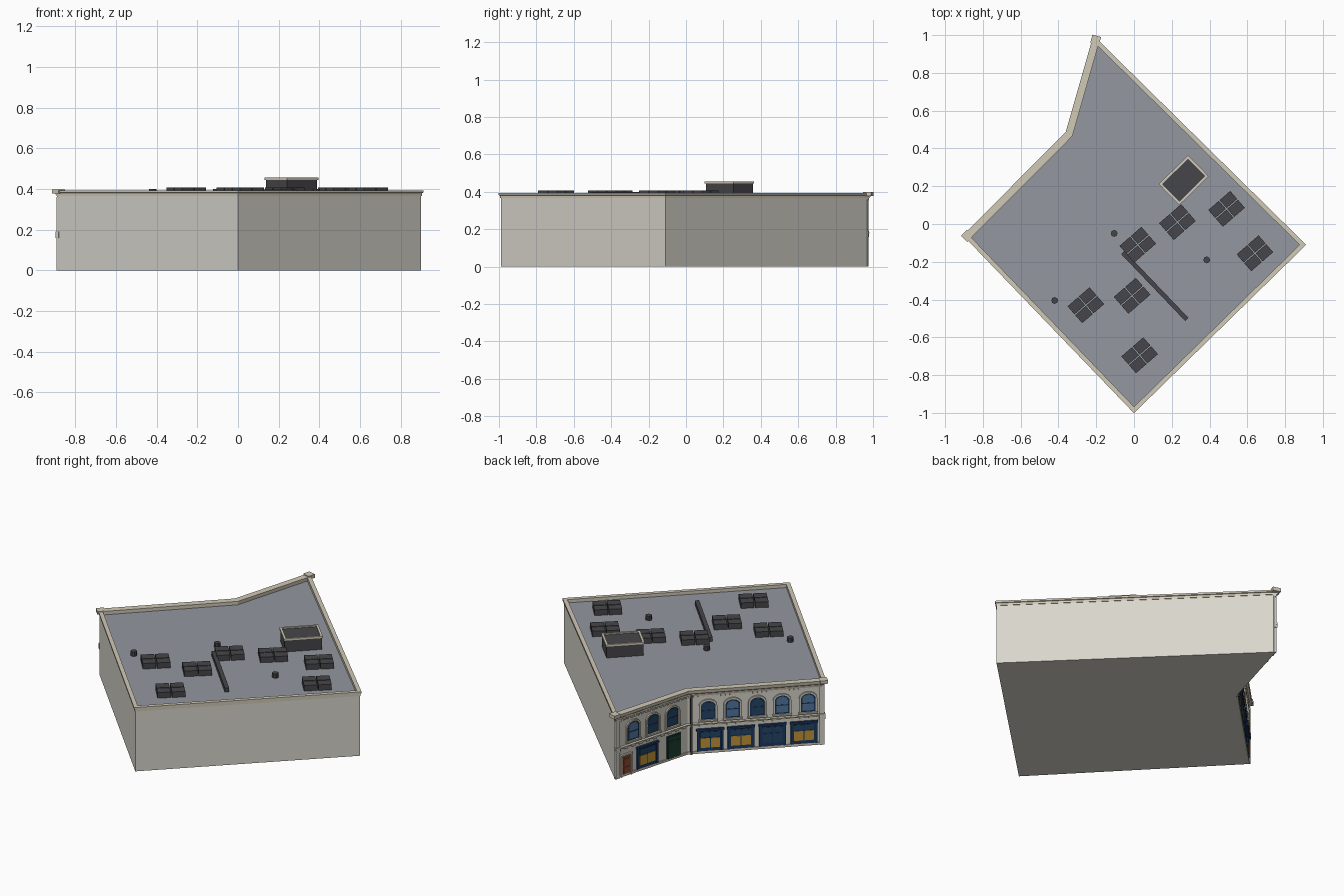
import bpy, bmesh, math
from mathutils import Vector

if "Cube" in bpy.data.objects:
    bpy.data.objects.remove(bpy.data.objects["Cube"])

# footprint, counter-clockwise; edges 2 and 3 are the decorated street fronts
P = [Vector(p) for p in ((0, -.99), (.90, -.11), (-.20, .972), (-.342, .475), (-.885, -.07))]
mats = {}


def paint(rgb):
    if rgb not in mats:
        m = bpy.data.materials.new("paint_%d_%d_%d" % rgb)
        m.diffuse_color = [(c / 255) ** 2.2 for c in rgb] + [1]
        m.use_nodes = True
        m.node_tree.nodes["Principled BSDF"].inputs["Base Color"].default_value = m.diffuse_color
        mats[rgb] = m
    return mats[rgb]


STONE, TRIM, ROOF, DARK = (216, 213, 204), (208, 200, 182), (146, 151, 158), (72, 72, 76)
NAVY, GLASS, PALE, AMBER = (34, 60, 96), (40, 72, 104), (86, 120, 160), (196, 148, 58)
RED, GREEN = (150, 78, 50), (34, 66, 54)


def make(name, solids, rgb):
    """Each solid is (sections, closed): matching cross-sections joined in order."""
    bm = bmesh.new()
    for rows, closed in solids:
        V = [[bm.verts.new(p) for p in r] for r in rows]
        k = len(V[0])
        for i in range(len(V) if closed else len(V) - 1):
            a, b = V[i], V[(i + 1) % len(V)]
            for j in range(k):
                bm.faces.new((a[j], a[(j + 1) % k], b[(j + 1) % k], b[j]))
        if not closed:
            bm.faces.new(V[0])
            bm.faces.new(V[-1])
    bmesh.ops.recalc_face_normals(bm, faces=bm.faces)
    me = bpy.data.meshes.new(name)
    bm.to_mesh(me)
    bm.free()
    me.materials.append(paint(rgb))
    ob = bpy.data.objects.new(name, me)
    bpy.context.collection.objects.link(ob)


def offset(d):
    """Footprint with every edge moved outward by its own distance."""
    n = []
    for i in range(5):
        e = (P[(i + 1) % 5] - P[i]).normalized()
        n.append(Vector((e.y, -e.x)))
    out = []
    for i in range(5):
        a, b, da, db = n[i - 1], n[i], d[i - 1], d[i]
        det = a.x * b.y - a.y * b.x
        out.append(P[i] + Vector(((da * b.y - db * a.y) / det, (a.x * db - b.x * da) / det)))
    return out


def band(profile, corners, edges):
    """Mitred moulding of (offset, z) points running along some footprint corners."""
    loops = [(offset([d if e in edges else 0 for e in range(5)]), z) for d, z in profile]
    return [[(*l[c], z) for l, z in loops] for c in corners], False


def slab(d, z0, z1):
    pts = offset([d] * 5)
    return [[(*p, z) for p in pts] for z in (z0, z1)], False


def turned(cx, cy, w, d, z0, z1, ang):
    c, s = math.cos(ang), math.sin(ang)
    q = [(cx + c * x - s * y, cy + s * x + c * y)
         for x, y in ((-w/2, -d/2), (w/2, -d/2), (w/2, d/2), (-w/2, d/2))]
    return [[(x, y, z) for x, y in q] for z in (z0, z1)], False


class Front:
    """Coordinates on a street front: u along, n outward, z up."""
    def __init__(self, a, b):
        self.a, self.len = a, (b - a).length
        self.e = (b - a).normalized()
        self.o = Vector((-self.e.y, self.e.x))

    def at(self, u, n, z):
        return (*(self.a + self.e * u + self.o * n), z)

    def box(self, u, w, z0, z1, n1, n0=-.005):
        return [[self.at(x, n, z) for x, z in
                 ((u-w/2, z0), (u+w/2, z0), (u+w/2, z1), (u-w/2, z1))] for n in (n0, n1)], False

    def outline(self, u, w, z0, z1):
        r, rise = w / 2, w * .38
        arc = [(u + r * math.cos(t), z1 - rise + rise * math.sin(t))
               for t in (math.pi * i / 10 for i in range(11))]
        return [(u + r, z0)] + arc + [(u - r, z0)]

    def arch(self, u, w, z0, z1, n1):
        return [[self.at(x, n, z) for x, z in self.outline(u, w, z0, z1)] for n in (-.005, n1)], False

    def arch_trim(self, u, w, z0, z1, t, n1):
        inner, outer = self.outline(u, w, z0, z1), self.outline(u, w + 2 * t, z0, z1 + t)
        return [[self.at(*i[:1], -.005, i[1]), self.at(i[0], n1, i[1]),
                 self.at(o[0], n1, o[1]), self.at(o[0], -.005, o[1])]
                for i, o in zip(inner, outer)], False


A, B = Front(P[4], P[3]), Front(P[3], P[2])
street, plain = (2, 3, 4), (4, 0, 1, 2)

# shell, roof deck, parapet
make("walls", [slab(0, 0, .37)], STONE)
make("roof_deck", [slab(-.004, .368, .373)], ROOF)
make("parapet", [band([(.003, .366), (.003, .38), (.008, .382), (.008, .393),
                       (-.016, .393), (-.016, .366)], plain, (0, 1, 4))], TRIM)

# street mouldings
make("cornice", [band([(-.005, .352), (.007, .354), (.01, .368), (.019, .374), (.022, .394),
                       (-.018, .394), (-.018, .366), (-.005, .366)], street, (2, 3))], TRIM)
make("string_course", [band([(-.005, .172), (.009, .174), (.011, .183), (-.005, .187)],
                            street, (2, 3))], TRIM)
make("plinth", [band([(-.005, 0), (.006, 0), (.006, .014), (-.005, .014)], street, (2, 3))], TRIM)
dentils, brackets, ends = [], [], []
for f in (A, B):
    n = round(f.len / .026)
    dentils += [f.box((i + .5) * f.len / n, .012, .343, .354, .007) for i in range(n)]
    n = round(f.len / .05)
    brackets += [f.box((i + .5) * f.len / n, .022, .164, .174, .007) for i in range(n)]
for f, u in ((A, .014), (B, B.len - .014)):
    ends += [f.box(u, .028, 0, .36, .01), f.box(u, .034, .158, .19, .014)]
make("dentils", dentils, TRIM)
make("brackets", brackets, TRIM)
make("end_pilasters", ends, STONE)
make("cornice_end_blocks", [A.box(.006, .044, .378, .397, .027, -.02),
                            B.box(B.len + .002, .044, .378, .4, .027, -.02)], TRIM)
make("downpipe", [A.box(A.len - .02, .01, 0, .36, .016)], DARK)

# upper arched windows
trims, sills, frames, dark_glass, pale_glass = [], [], [], [], []
spots = [(A, A.len * (1 - t)) for t in (.15, .33, .51, .69, .88)]
spots += [(B, B.len * (1 - t)) for t in (.25, .52, .79)]
for i, (f, u) in enumerate(spots):
    w, z0, z1 = .082, .205, .318
    frames.append(f.arch(u, w, z0, z1, .002))
    (pale_glass if i in (1, 3, 4, 5) else dark_glass).append(f.arch(u, w - .018, z0 + .008, z1 - .009, .004))
    frames.append(f.box(u, w - .01, .255, .26, .006))
    trims.append(f.arch_trim(u, w, z0, z1, .01, .009))
    sills.append(f.box(u, w + .026, z0 - .01, z0, .013))
make("window_surrounds", trims, TRIM)
make("window_sills", sills, TRIM)
make("window_frames", frames, NAVY)
make("window_glass_dark", dark_glass, GLASS)
make("window_glass_pale", pale_glass, PALE)

# shopfronts
shops, lit, unlit = [], [], []
spots = [(A, A.len * (1 - t)) for t in (.165, .39, .62, .85)] + [(B, B.len * .56)]
for i, (f, u) in enumerate(spots):
    shops += [f.box(u, .144, .014, .14, .006), f.box(u, .156, .138, .15, .014)]
    shops += [f.box(u + s * .068, .012, .014, .14, .01) for s in (-1, 1)]
    (unlit if i == 2 else lit).append(f.box(u, .112, .034, .092, .008))
    unlit.append(f.box(u, .112, .1, .13, .008))
    shops.append(f.box(u, .005, .034, .13, .01))
make("shopfronts", shops, NAVY)
make("shop_panes_lit", lit, AMBER)
make("shop_panes_unlit", unlit, GLASS)

# doors
u = B.len * .85
make("side_door", [B.box(u, .062, .005, .115, .006), B.box(u, .042, .015, .055, .009),
                   B.box(u, .042, .065, .105, .009)], RED)
make("side_door_surround", [B.box(u + s * .036, .01, 0, .13, .011) for s in (-1, 1)]
     + [B.box(u, .082, .125, .135, .013)], TRIM)
u = B.len * .19
make("double_door", [B.box(u, .1, .005, .15, .004)]
     + [B.box(u + s * .024, .038, .012, .115, .008) for s in (-1, 1)]
     + [B.box(u, .09, .122, .143, .007)], GREEN)

# rooftop plant: clusters of four units
units, ang = [], math.radians(41)
c, s = math.cos(ang), math.sin(ang)
for x, y in ((.02, -.11), (.23, .01), (.49, .08), (.64, -.155), (-.01, -.38), (-.255, -.43), (.03, -.695)):
    for p in (-.04, .04):
        for q in (-.031, .031):
            units.append(turned(x + c * p - s * q, y + s * p + c * q, .074, .056, .371, .407, ang))
make("roof_units", units, DARK)
make("roof_duct", [turned(.11, -.328, .49, .024, .371, .398, math.atan2(-.355, .34))], DARK)
vents = []
for x, y in ((-.105, -.05), (.385, -.19), (-.42, -.405)):
    ring = [(x + .018 * math.cos(k * math.pi / 4), y + .018 * math.sin(k * math.pi / 4)) for k in range(8)]
    vents.append(([[(*p, z) for p in ring] for z in (.371, .4)], False))
make("roof_vents", vents, DARK)

# stair penthouse with a raised rim
ang = math.radians(44.5)
make("penthouse", [turned(.263, .232, .208, .146, .371, .449, ang)], DARK)
rim = []
for w, d, zs in ((.218, .156, (.444, .456)), (.192, .13, (.456, .444))):
    rim += [turned(.263, .232, w, d, *zs, ang)[0][k] for k in (0, 1)]
make("penthouse_rim", [([[loop[i] for loop in rim] for i in range(4)], True)], TRIM)
